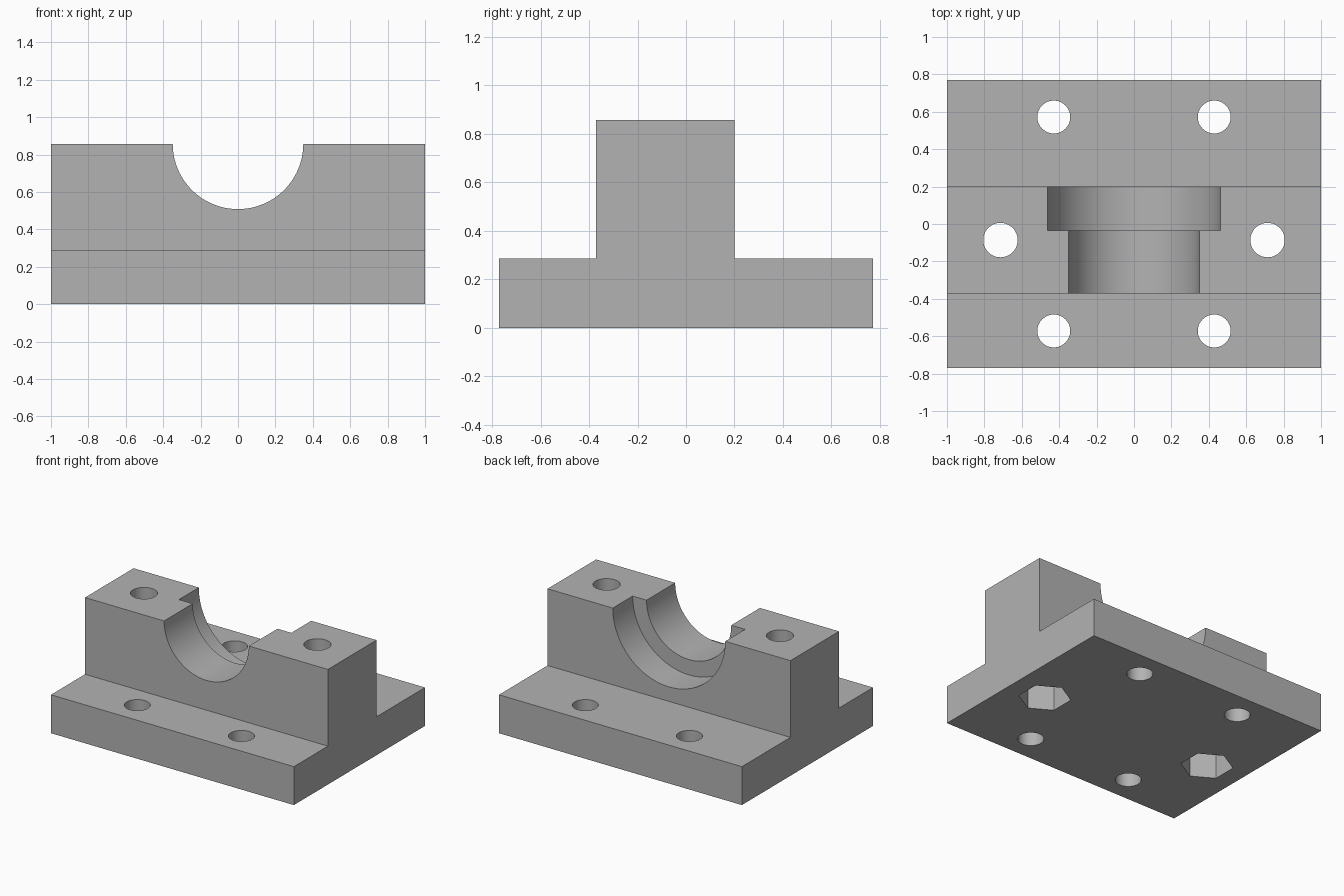
import bpy, bmesh, math

if "Cube" in bpy.data.objects:
    bpy.data.objects.remove(bpy.data.objects["Cube"])

grey = bpy.data.materials.new("plain grey")
grey.diffuse_color = (0.45, 0.45, 0.45, 1)
grey.use_nodes = True
grey.node_tree.nodes["Principled BSDF"].inputs["Base Color"].default_value = grey.diffuse_color

TOP, STEP = 0.857, 0.286      # block height, base plate height
HALF_Y = 0.771

# Body: inverted T profile (y, z) extruded along x
profile = [(-HALF_Y, 0), (HALF_Y, 0), (HALF_Y, STEP), (0.2, STEP),
           (0.2, TOP), (-0.371, TOP), (-0.371, STEP), (-HALF_Y, STEP)]
bm = bmesh.new()
face = bm.faces.new([bm.verts.new((-1, y, z)) for y, z in profile])
ext = bmesh.ops.extrude_face_region(bm, geom=[face])
bmesh.ops.translate(bm, vec=(2, 0, 0),
                    verts=[v for v in ext["geom"] if isinstance(v, bmesh.types.BMVert)])
bmesh.ops.recalc_face_normals(bm, faces=bm.faces)
mesh = bpy.data.meshes.new("bearing_block")
bm.to_mesh(mesh)
bm.free()
body = bpy.data.objects.new("bearing_block", mesh)
bpy.context.collection.objects.link(body)
mesh.materials.append(grey)


def cut(radius, start, end, sides=64, spin=0.0):
    """Cut a round or polygonal hole from start to end (along y or z)."""
    along_y = start[1] != end[1]
    mid = [(a + b) / 2 for a, b in zip(start, end)]
    bpy.ops.mesh.primitive_cylinder_add(
        vertices=sides, radius=radius, depth=math.dist(start, end), location=mid,
        rotation=(math.pi / 2, 0, 0) if along_y else (0, 0, spin))
    cutter = bpy.context.object
    cutter.name = "cutter"
    cutter.hide_render = True
    cutter.data.materials.append(grey)
    mod = body.modifiers.new("cut", 'BOOLEAN')
    mod.operation, mod.solver, mod.object = 'DIFFERENCE', 'EXACT', cutter
    bpy.context.view_layer.objects.active = body
    bpy.ops.object.modifier_apply(modifier=mod.name)
    bpy.data.objects.remove(cutter)


# Shaft bore and wider bearing seat, centred on the top face
cut(0.349, (0, -0.6, TOP), (0, 0.6, TOP), 96)
cut(0.463, (0, -0.034, TOP), (0, 0.5, TOP), 96)

for side in (-1, 1):
    # Mounting holes through the base plate
    for y in (-0.572, 0.572):
        cut(0.088, (side * 0.429, y, -0.1), (side * 0.429, y, 0.5), 48)
    # Clamp bolt holes with hexagonal nut pockets below (corners on y)
    x, y = side * 0.714, -0.086
    cut(0.092, (x, y, -0.1), (x, y, 1.0), 48)
    cut(0.178, (x, y, -0.1), (x, y, 0.28), 6)

# Smooth bores, sharp edges
bpy.ops.object.select_all(action='DESELECT')
body.select_set(True)
bpy.context.view_layer.objects.active = body
bpy.ops.object.shade_smooth_by_angle(angle=math.radians(30))
